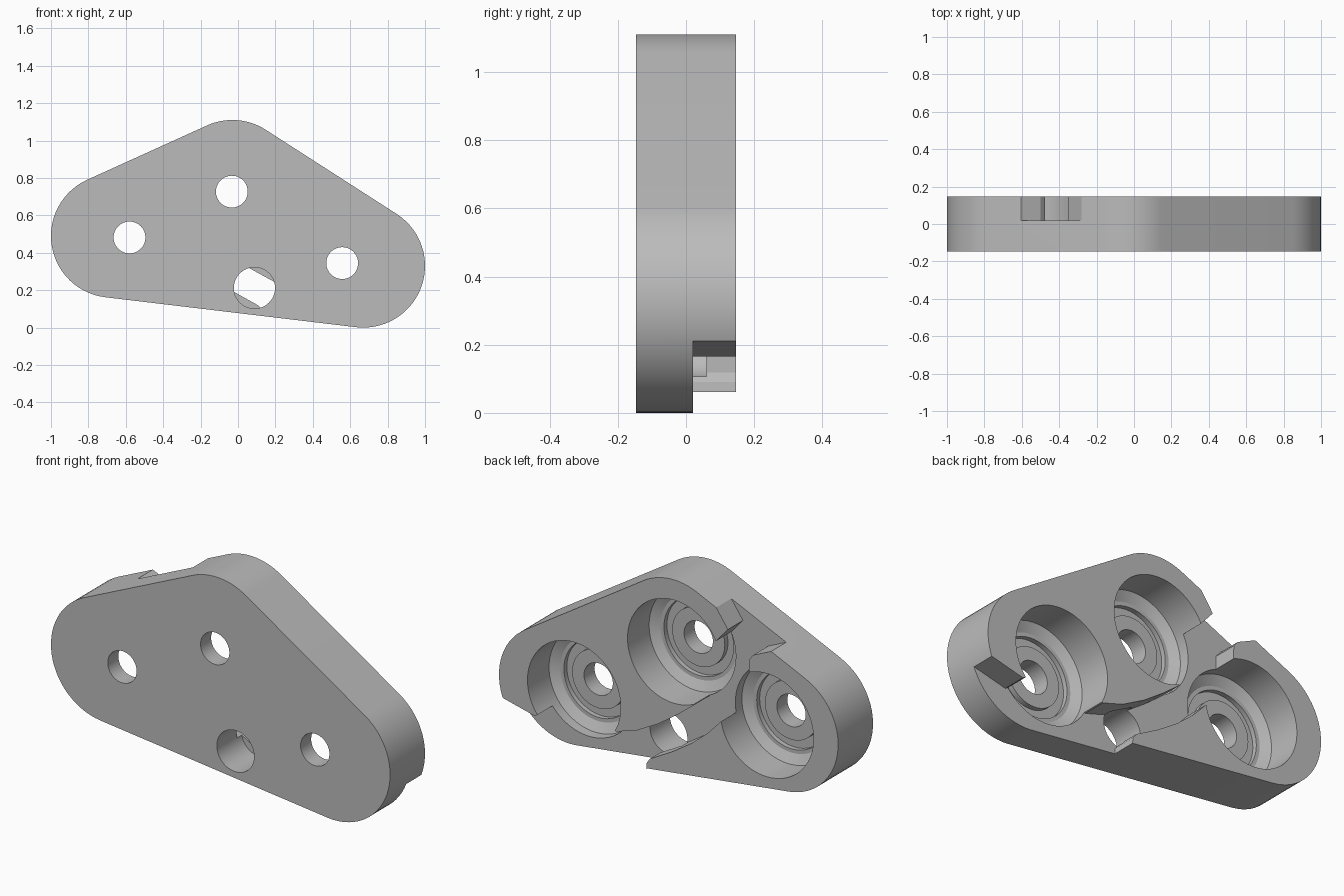
import bpy, bmesh
from math import cos, sin, atan2, pi
from mathutils import Matrix, Vector

if "Cube" in bpy.data.objects:
    bpy.data.objects.remove(bpy.data.objects["Cube"])

grey = bpy.data.materials.new("plain grey")
grey.use_nodes = True
grey.diffuse_color = (0.5, 0.5, 0.5, 1)
grey.node_tree.nodes["Principled BSDF"].inputs["Base Color"].default_value = (0.5, 0.5, 0.5, 1)


def make_object(name, bm):
    bmesh.ops.recalc_face_normals(bm, faces=bm.faces)
    mesh = bpy.data.meshes.new(name)
    bm.to_mesh(mesh)
    bm.free()
    mesh.materials.append(grey)
    obj = bpy.data.objects.new(name, mesh)
    bpy.context.collection.objects.link(obj)
    return obj


def prism(name, outline, y0, y1):
    """Extrude an (x, z) outline along y."""
    bm = bmesh.new()
    face = bm.faces.new([bm.verts.new((x, y0, z)) for x, z in outline])
    ext = bmesh.ops.extrude_face_region(bm, geom=[face])
    moved = [v for v in ext["geom"] if isinstance(v, bmesh.types.BMVert)]
    bmesh.ops.translate(bm, verts=moved, vec=(0, y1 - y0, 0))
    return make_object(name, bm)


def lathe(name, profile, x, z, steps=72):
    """Revolve an (r, y) profile around an axis along y."""
    bm = bmesh.new()
    verts = [bm.verts.new((r, y, 0)) for r, y in profile]
    edges = [bm.edges.new(pair) for pair in zip(verts, verts[1:])]
    bmesh.ops.spin(bm, geom=verts + edges, cent=(0, 0, 0), axis=(0, 1, 0),
                   angle=2 * pi, steps=steps, use_duplicate=False)
    bmesh.ops.remove_doubles(bm, verts=bm.verts, dist=0.0005)
    bmesh.ops.translate(bm, verts=bm.verts, vec=(x, 0, z))
    return make_object(name, bm)


def rounded_hull(centres, radius, steps=28):
    """Outline around equal circles, centres listed counter-clockwise."""
    points = []
    for i, (cx, cz) in enumerate(centres):
        px, pz = centres[i - 1]
        nx, nz = centres[(i + 1) % len(centres)]
        start = atan2(cz - pz, cx - px) - pi / 2
        end = atan2(nz - cz, nx - cx) - pi / 2
        sweep = (end - start) % (2 * pi)
        for k in range(steps + 1):
            a = start + sweep * k / steps
            points.append((cx + radius * cos(a), cz + radius * sin(a)))
    return points


# Three-lobed body plate
FRONT, BACK, FLOOR = -0.147, 0.147, 0.02
lobes = [(-0.67, 0.49), (0.67, 0.33), (-0.03, 0.78)]
body = prism("housing_body", rounded_hull(lobes, 0.33), FRONT, BACK)

# Stepped bearing wells with a raised collar around each through hole
well = [(0, 0.3), (0.275, 0.3), (0.275, -0.035), (0.225, -0.06), (0.205, -0.06),
        (0.205, -0.085), (0.155, -0.085), (0.155, -0.058), (0.085, -0.058),
        (0.085, -0.3), (0, -0.3)]
wells = [(-0.58, 0.482), (0.557, 0.345), (-0.033, 0.727)]
cutters = [lathe("well_cutter", well, x, z) for x, z in wells]

# Winding channel from the upper edge to the open lower corner
channel = [(-0.21, 1.13), (-0.35, 0.93), (-0.28, 0.85), (-0.033, 0.727),
           (-0.152, 0.475), (-0.05, 0.395), (0.06, 0.318), (0.19, 0.247), (0.31, 0.21),
           (0.557, 0.3), (0.79, 0.165), (1.05, 0.228), (1.05, -0.1), (0.14, -0.1),
           (0.13, 0.09), (0.11, 0.118), (-0.02, 0.19), (-0.134, 0.265), (-0.23, 0.345),
           (-0.31, 0.43), (-0.5, 0.5), (-0.475, 0.735), (-0.476, 0.805),
           (-0.5, 0.834), (-0.75, 0.948)]
cutters.append(prism("channel_cutter", channel, FLOOR, 0.3))

# Round opening in the channel floor
cutters.append(lathe("opening_cutter", [(0, -0.3), (0.11, -0.3), (0.11, 0.06), (0, 0.06)],
                     0.088, 0.212))

bpy.context.view_layer.objects.active = body
for cutter in cutters:
    cutter.hide_render = True
    mod = body.modifiers.new("cut", "BOOLEAN")
    mod.operation = "DIFFERENCE"
    mod.solver = "EXACT"
    mod.object = cutter
    bpy.ops.object.modifier_apply(modifier=mod.name)
for cutter in cutters:
    bpy.data.objects.remove(cutter)

bpy.ops.object.select_all(action="DESELECT")
body.select_set(True)
bpy.ops.object.shade_smooth_by_angle(angle=pi / 9)
